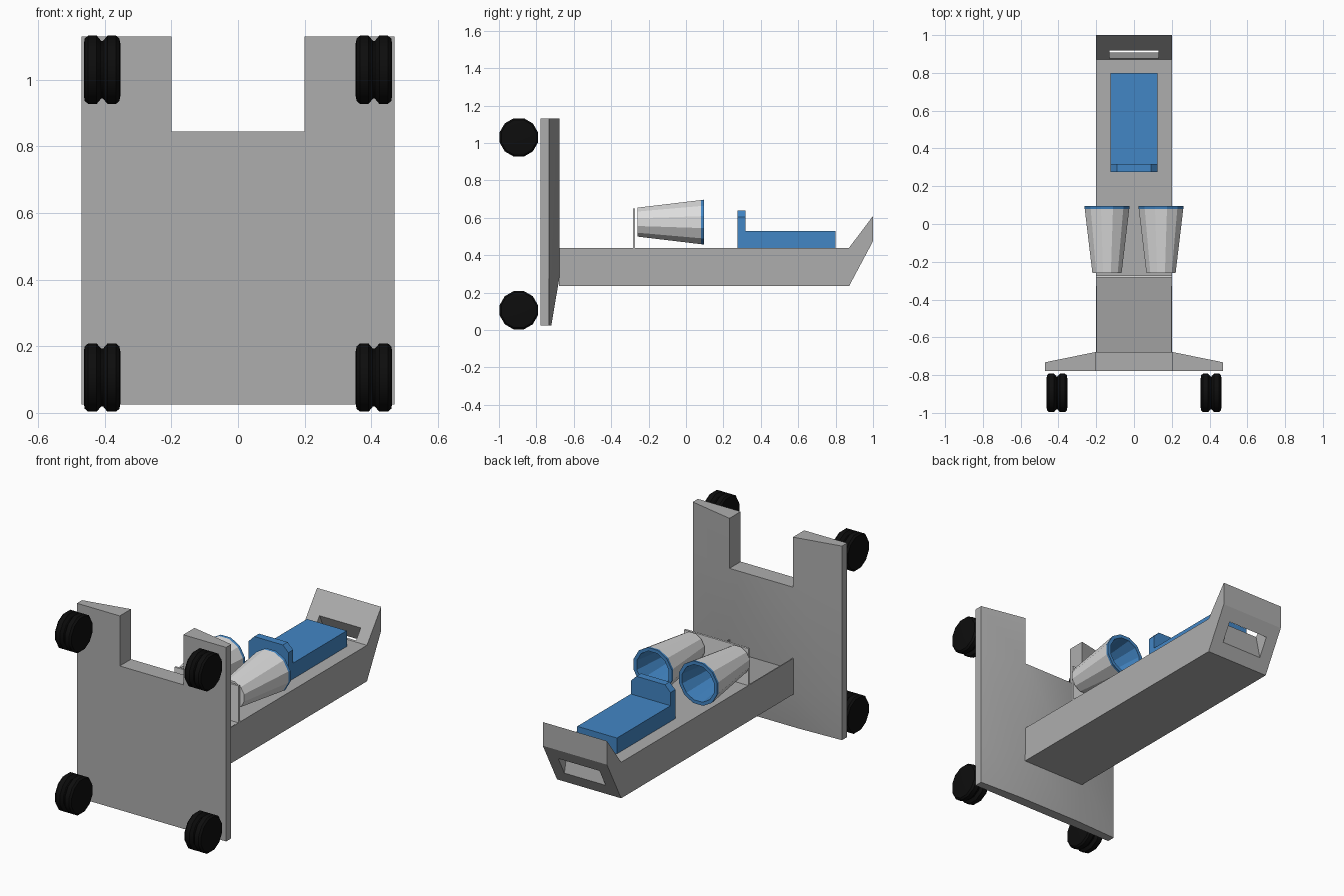
import bpy, bmesh, math
from mathutils import Vector

cube = bpy.data.objects.get("Cube")
if cube:
    bpy.data.objects.remove(cube, do_unlink=True)


def material(name, rgb):
    m = bpy.data.materials.new(name)
    m.use_nodes = True
    m.diffuse_color = (*rgb, 1)
    m.node_tree.nodes["Principled BSDF"].inputs["Base Color"].default_value = (*rgb, 1)
    return m


GREY = material("grey", (0.42, 0.42, 0.42))
PALE = material("pale grey", (0.72, 0.72, 0.72))
BLUE = material("blue", (0.055, 0.24, 0.56))
BLACK = material("black", (0.004, 0.004, 0.004))


def finish(name, bm, mats, smooth=None):
    bmesh.ops.recalc_face_normals(bm, faces=bm.faces)
    mesh = bpy.data.meshes.new(name)
    bm.to_mesh(mesh)
    bm.free()
    for m in mats:
        mesh.materials.append(m)
    ob = bpy.data.objects.new(name, mesh)
    bpy.context.collection.objects.link(ob)
    if smooth:
        bpy.ops.object.select_all(action='DESELECT')
        ob.select_set(True)
        bpy.context.view_layer.objects.active = ob
        bpy.ops.object.shade_smooth_by_angle(angle=math.radians(smooth))
    return ob


def prism(name, points, a, b, mat, axis="x"):
    """Closed outline (y,z) or (x,z) extruded from a to b along the axis."""
    bm = bmesh.new()
    place = (lambda p, t: (t, p[0], p[1])) if axis == "x" else (lambda p, t: (p[0], t, p[1]))
    face = bm.faces.new([bm.verts.new(place(p, a)) for p in points])
    ext = bmesh.ops.extrude_face_region(bm, geom=[face])
    moved = [v for v in ext["geom"] if isinstance(v, bmesh.types.BMVert)]
    shift = Vector(place((0, 0), b - a))
    bmesh.ops.translate(bm, verts=moved, vec=shift)
    return finish(name, bm, [mat])


def lathe(name, profile, sides, centre, axis, mats, second_from=None, smooth=None):
    """Spin (radius, along) points round the x or y axis."""
    bm = bmesh.new()
    rings = []
    for r, t in profile:
        ring = []
        for i in range(sides if r else 1):
            a = 2 * math.pi * (i + 0.5) / sides
            c, s = r * math.cos(a), r * math.sin(a)
            co = (t, c, s) if axis == "x" else (c, t, s)
            ring.append(bm.verts.new(Vector(co) + Vector(centre)))
        rings.append(ring)
    for k, (p, q) in enumerate(zip(rings, rings[1:])):
        for i in range(sides):
            j = (i + 1) % sides
            if len(p) == 1:
                f = bm.faces.new((p[0], q[i], q[j]))
            elif len(q) == 1:
                f = bm.faces.new((p[i], q[0], p[j]))
            else:
                f = bm.faces.new((p[i], q[i], q[j], p[j]))
            if second_from is not None and k >= second_from:
                f.material_index = 1
    return finish(name, bm, mats, smooth)


# Notched upright board, thinned towards its sides and foot
xs, zs = (-0.47, -0.2, 0.2, 0.47), (0.025, 0.28, 0.845, 1.13)
bm = bmesh.new()
front, back = {}, {}
for i, x in enumerate(xs):
    for j, z in enumerate(zs):
        depth = -0.732 if i in (0, 3) else (-0.72 if j == 0 else -0.677)
        front[i, j] = bm.verts.new((x, -0.778, z))
        back[i, j] = bm.verts.new((x, depth, z))
cells = [(i, j) for i in range(3) for j in range(3) if (i, j) != (1, 2)]
for layer in (front, back):
    for i, j in cells:
        bm.faces.new([layer[k] for k in ((i, j), (i + 1, j), (i + 1, j + 1), (i, j + 1))])
index = {v: k for k, v in front.items()}
for e in [e for e in bm.edges if e.is_boundary and e.verts[0] in index]:
    p, q = (index[v] for v in e.verts)
    bm.faces.new((front[p], front[q], back[q], back[p]))
finish("board", bm, [GREY], 25)

# Long body with a raised end and a hand slot through it
body = prism("body", [(-0.68, 0.235), (0.872, 0.235), (1.0, 0.475), (1.0, 0.61),
                      (0.872, 0.44), (-0.28, 0.44), (-0.68, 0.375)], -0.202, 0.202, GREY)
slot = prism("slot_cutter", [(0.916, 0.27), (0.979, 0.375), (0.90, 0.542), (0.865, 0.50)],
             -0.13, 0.13, GREY)
slot.hide_render = True
slot.hide_set(True)
cut = body.modifiers.new("slot", "BOOLEAN")
cut.object = slot
cut.operation = "DIFFERENCE"
cut.solver = "EXACT"

# Thin cheeks beside the dipped front of the body
for side, x in (("right", -0.202), ("left", 0.196)):
    prism(side + "_cheek", [(-0.68, 0.375), (-0.28, 0.44), (-0.68, 0.44)], x, x + 0.006, GREY)

# Thin mounting panel and two hollow cones
prism("panel", [(-0.284, 0.44), (-0.272, 0.44), (-0.272, 0.65), (-0.284, 0.65)],
      -0.202, 0.202, PALE)
for side, x in (("right", -0.143), ("left", 0.143)):
    lathe(side + "_cone", [(0, -0.26), (0.08, -0.26), (0.122, 0.08), (0.124, 0.095),
                           (0.104, 0.095), (0.07, -0.18), (0, -0.18)],
          12, (x, 0, 0.577), "y", [PALE, BLUE], 2)

# Seat pad and its chamfered backrest
prism("seat", [(0.315, 0.44), (0.80, 0.44), (0.80, 0.53), (0.315, 0.53)], -0.125, 0.125, BLUE)
prism("backrest", [(-0.125, 0.44), (0.125, 0.44), (0.125, 0.605), (0.09, 0.64),
                   (-0.09, 0.64), (-0.125, 0.605)], 0.275, 0.318, BLUE, "y")

# Four twin-tread wheels
half = [(0.08, 0.055), (0.097, 0.052), (0.106, 0.042), (0.106, 0.016), (0.09, 0.003)]
tread = [(0, -0.055)] + [(r, -t) for r, t in half] + half[::-1] + [(0, 0.055)]
for side, x in (("right", -0.408), ("left", 0.408)):
    for level, z in (("lower", 0.106), ("upper", 1.03)):
        lathe(f"{level}_{side}_wheel", tread, 12, (x, -0.894, z), "x", [BLACK], smooth=35)
